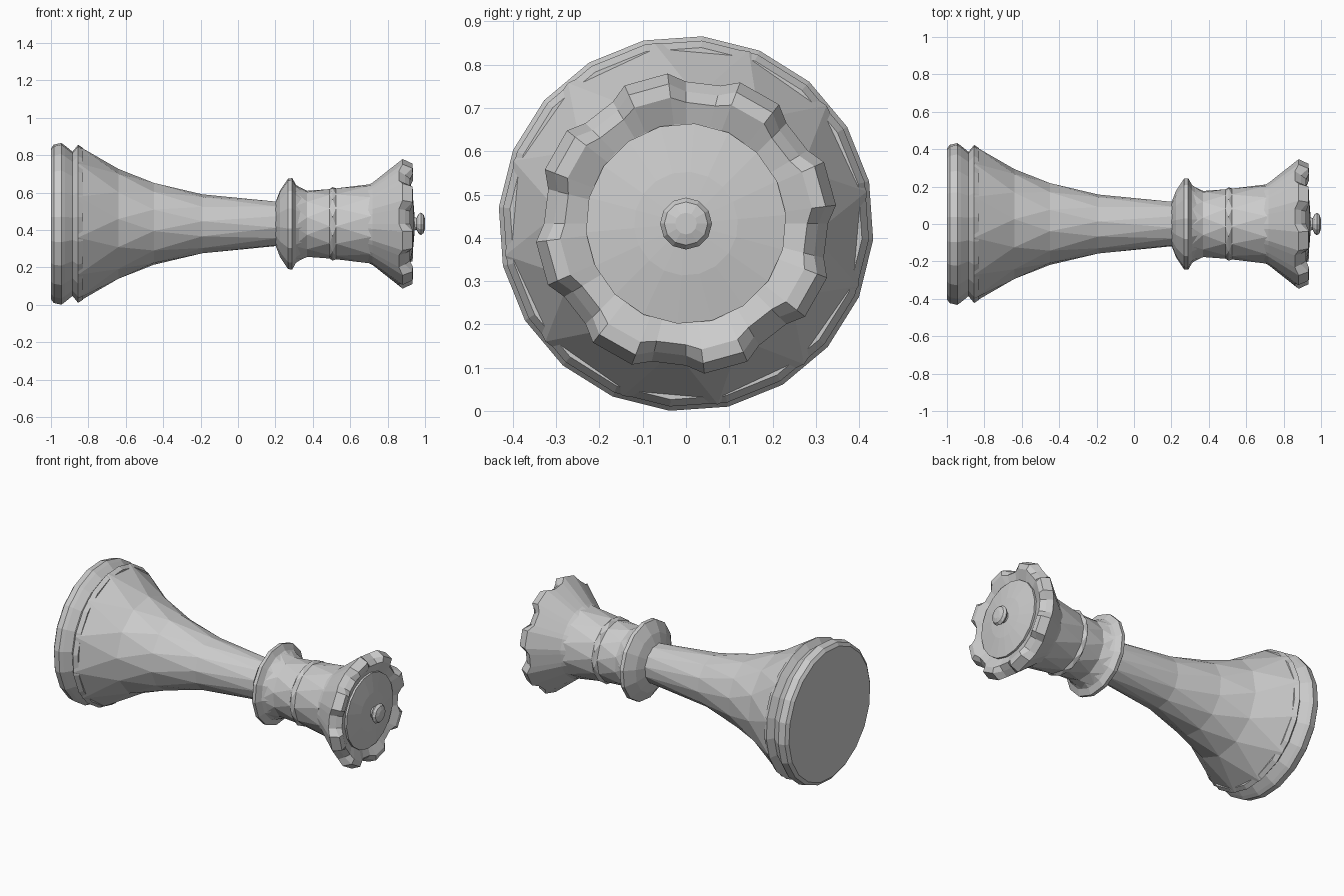
import bpy, bmesh, math

if "Cube" in bpy.data.objects:
    bpy.data.objects.remove(bpy.data.objects["Cube"])

AXIS_Z = 0.433

grey = bpy.data.materials.new("stone grey")
grey.diffuse_color = (0.6, 0.6, 0.6, 1)
grey.use_nodes = True
grey.node_tree.nodes["Principled BSDF"].inputs["Base Color"].default_value = grey.diffuse_color


def finish(name, bm):
    bmesh.ops.recalc_face_normals(bm, faces=bm.faces)
    mesh = bpy.data.meshes.new(name)
    bm.to_mesh(mesh)
    bm.free()
    mesh.materials.append(grey)
    obj = bpy.data.objects.new(name, mesh)
    bpy.context.collection.objects.link(obj)
    return obj


def point(bm, x, r, deg):
    a = math.radians(deg)
    return bm.verts.new((x, r * math.cos(a), AXIS_Z + r * math.sin(a)))


def skin(bm, rings, stagger=False):
    """Join neighbouring rings with faces and cap both ends."""
    for a, b in zip(rings, rings[1:]):
        n = len(a)
        for j in range(n):
            k = (j + 1) % n
            if stagger:
                bm.faces.new((a[j], a[k], b[j]))
                bm.faces.new((b[j], a[k], b[k]))
            else:
                bm.faces.new((a[j], a[k], b[k], b[j]))
    bm.faces.new(rings[0])
    bm.faces.new(rings[-1])


def lathe(name, profile, sides, start=0.0, stagger=False):
    """Turn (x, radius) pairs about the long axis; stagger gives rough facets."""
    bm = bmesh.new()
    step = 360 / sides
    rings = []
    for i, (x, r) in enumerate(profile):
        off = start + (i * step / 2 if stagger else 0)
        rings.append([point(bm, x, r, off + j * step) for j in range(sides)])
    skin(bm, rings, stagger)
    return finish(name, bm)


# Foot with a rounded rim and a groove
lathe("foot", [(-1, 0.405), (-0.985, 0.425), (-0.945, 0.434), (-0.925, 0.42),
               (-0.885, 0.387), (-0.855, 0.424), (-0.83, 0.408)], 20, 13)

# Flared, roughly faceted shaft
lathe("shaft", [(-0.855, 0.424), (-0.64, 0.295), (-0.45, 0.222), (-0.19, 0.158),
                (0.21, 0.12), (0.25, 0.12)], 12, 10, True)

# Collar disc
lathe("collar", [(0.2, 0.115), (0.225, 0.18), (0.268, 0.244), (0.29, 0.246),
                 (0.31, 0.21), (0.37, 0.17)], 14, 6)

# Neck with a small ridge below the crown
lathe("neck", [(0.3, 0.21), (0.37, 0.18), (0.49, 0.186), (0.505, 0.2),
               (0.525, 0.19), (0.71, 0.216)], 12, 4, True)

# Crown: eight blunt points with sloped notches between them
bm = bmesh.new()
# each row: (x, radius) at a notch, (x, radius) at a point
rows = [((0.69, 0.205), (0.69, 0.205)),
        ((0.72, 0.22), (0.72, 0.222)),
        ((0.86, 0.328), (0.88, 0.349)),
        ((0.893, 0.305), (0.932, 0.325)),
        ((0.92, 0.28), (0.935, 0.293)),
        ((0.905, 0.23), (0.905, 0.23))]
rings = []
for notch, tip in rows:
    ring = []
    for k in range(8):
        centre = 45 * k - 7
        for offset, (x, r) in ((-7, notch), (7, notch), (14, tip), (31, tip)):
            ring.append(point(bm, x, r, centre + offset))
    rings.append(ring)
skin(bm, rings)
finish("crown", bm)

# Shallow dome set inside the crown
lathe("crown_dome", [(0.895, 0.232), (0.918, 0.232), (0.938, 0.12), (0.945, 0.03)], 18, 5)

# Finial stem and knob
lathe("finial", [(0.935, 0.036), (0.955, 0.032), (0.965, 0.052), (0.978, 0.06),
                 (0.992, 0.05), (1.0, 0.025)], 12)
